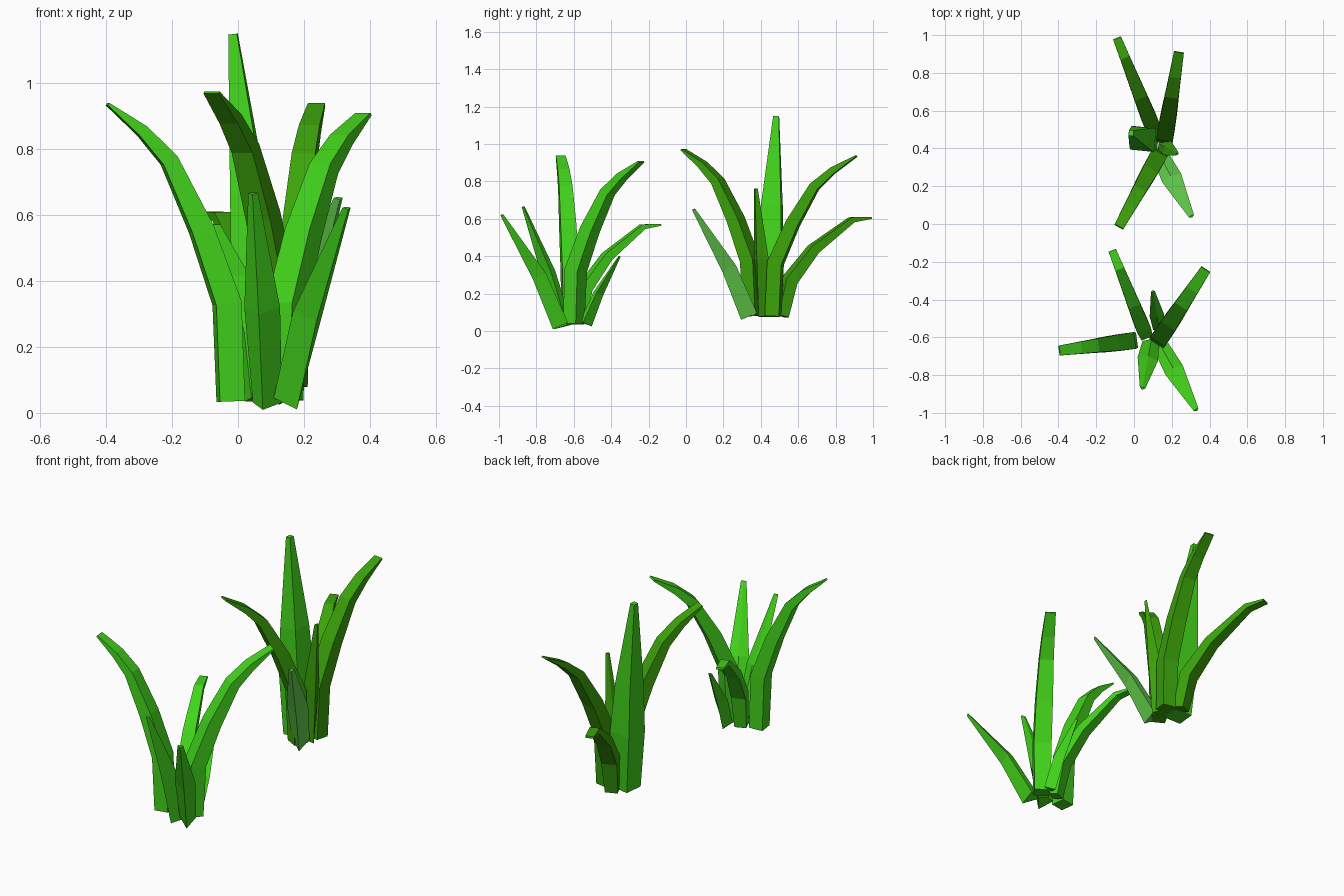
import bpy
import bmesh
from mathutils import Vector

if "Cube" in bpy.data.objects:
    bpy.data.objects.remove(bpy.data.objects["Cube"])


def material(name, rgb):
    mat = bpy.data.materials.new(name)
    mat.use_nodes = True
    mat.diffuse_color = (*rgb, 1)
    mat.node_tree.nodes["Principled BSDF"].inputs["Base Color"].default_value = (*rgb, 1)
    return mat


leaf = material("leaf green", (0.055, 0.65, 0.011))
olive = material("olive green", (0.045, 0.37, 0.003))
pale = material("pale green", (0.12, 0.60, 0.07))

# Blade shapes: outward fraction, height fraction, width factor, depth factor
CURVED = [(0, 0, .95, .9), (.03, .33, 1.05, .92), (.24, .58, 1, .8),
          (.5, .81, .85, .58), (.72, .91, .75, .42), (1, 1, .62, .1)]
ARCHED = [(0, 0, .9, .8), (.09, .36, 1.1, .9), (.36, .68, .95, .7),
          (.79, .98, .7, .4), (1, 1, .6, .15)]
POINTED = [(0, 0, .9, .95), (.37, .45, 1.1, .75), (1, 1, .3, .15)]
UPRIGHT = [(0, 0, .9, .95), (.25, .3, 1.05, 1.05), (.45, .55, .9, .85), (1, 1, .25, .22)]

# Cross-sections: sideways and inward fractions of the blade width and depth
BOX = [(.5, .5), (-.5, .5), (-.5, -.5), (.5, -.5)]
RIDGED = [(.5, .25), (0, .45), (-.5, .25), (0, -.6)]


def blade(name, mat, shape, section, base, tip, width, facing=None):
    """Loft a four-sided section along an outward-leaning path."""
    base, tip = Vector(base), Vector(tip)
    reach = tip - base
    out = Vector(facing or (reach.x, reach.y, 0)).normalized()
    side = Vector((-out.y, out.x, 0))
    path = [base + Vector((reach.x * o, reach.y * o, reach.z * h)) for o, h, w, d in shape]
    bm = bmesh.new()
    rings = []
    for i, (point, (o, h, w, d)) in enumerate(zip(path, shape)):
        ahead, behind = path[min(i + 1, len(path) - 1)], path[max(i - 1, 0)]
        inward = side.cross(ahead - behind).normalized()
        if inward.dot(out) > 0:
            inward.negate()
        rings.append([bm.verts.new(point + side * s * width * w + inward * n * width * d)
                      for s, n in section])
    for low, high in zip(rings, rings[1:]):
        for k in range(4):
            n = (k + 1) % 4
            bm.faces.new((low[k], low[n], high[n], high[k]))
    bm.faces.new(rings[0])
    bm.faces.new(rings[-1])
    bmesh.ops.recalc_face_normals(bm, faces=bm.faces)
    mesh = bpy.data.meshes.new(name)
    bm.to_mesh(mesh)
    bm.free()
    mesh.materials.append(mat)
    obj = bpy.data.objects.new(name, mesh)
    bpy.context.collection.objects.link(obj)


# Front tuft
blade("front_tuft_right_blade", leaf, CURVED, BOX, (-.022, -.62, .035), (-.395, -.67, .935), .085)
blade("front_tuft_left_blade", leaf, CURVED, BOX, (.14, -.6, .04), (.38, -.24, .905), .09)
blade("front_tuft_back_blade", leaf, ARCHED, BOX, (.06, -.58, .04), (-.115, -.14, .568), .07)
blade("front_tuft_short_blade", leaf, POINTED, RIDGED, (.13, -.54, .04), (.1, -.355, .4), .07)
blade("front_tuft_center_blade", leaf, POINTED, RIDGED, (.085, -.65, .025), (.045, -.87, .665), .1)
blade("front_tuft_outer_blade", leaf, POINTED, RIDGED, (.155, -.67, .035), (.33, -.985, .62), .095)

# Back tuft
blade("back_tuft_low_blade", olive, ARCHED, BOX, (.1, .51, .08), (-.09, .985, .605), .075)
blade("back_tuft_back_blade", olive, CURVED, BOX, (.165, .465, .08), (.238, .91, .935), .085)
blade("back_tuft_front_blade", olive, CURVED, BOX, (.125, .355, .08), (-.08, -.015, .97), .085)
blade("back_tuft_tall_blade", leaf, UPRIGHT, BOX, (.07, .44, .08), (-.015, .482, 1.147), .12,
      facing=(-1, .1, 0))
blade("back_tuft_side_blade", olive, POINTED, RIDGED, (.16, .41, .08), (.23, .372, .76), .08)
blade("back_tuft_pale_blade", pale, POINTED, RIDGED, (.15, .34, .085), (.305, .04, .65), .1)
